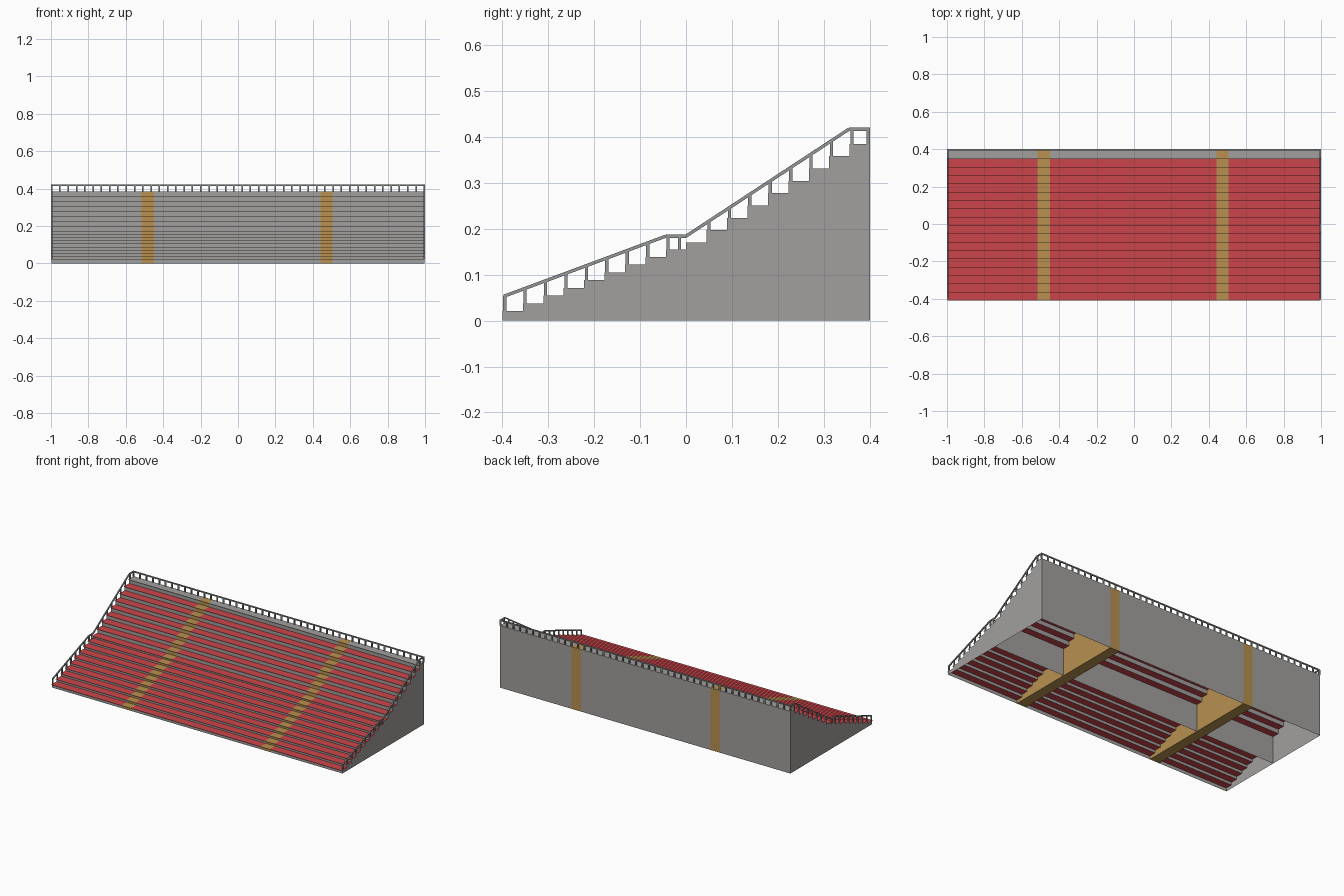
import bpy, bmesh, math
from mathutils import Vector, Matrix

if "Cube" in bpy.data.objects:
    bpy.data.objects.remove(bpy.data.objects["Cube"])

def mat(name, c):
    m = bpy.data.materials.new(name)
    m.diffuse_color = (*c, 1)
    m.use_nodes = True
    m.node_tree.nodes["Principled BSDF"].inputs["Base Color"].default_value = m.diffuse_color
    return m

GREY = mat("concrete grey", (0.36, 0.35, 0.34))
RED = mat("tread red", (0.60, 0.06, 0.07))
GOLD = mat("aisle gold", (0.48, 0.28, 0.08))
STEEL = mat("rail grey", (0.30, 0.31, 0.31))

N, DY, NOSE = 9, 0.0445, 0.01
# tier: front y, first tread height, rise per step
LOWER = (-0.4, 0.021, 0.0168)
UPPER = (0.0005, 0.170, 0.0269)

def finish(name, bm, mats):
    me = bpy.data.meshes.new(name)
    bm.to_mesh(me)
    bm.free()
    for m in mats:
        me.materials.append(m)
    ob = bpy.data.objects.new(name, me)
    bpy.context.collection.objects.link(ob)
    return ob

def tier(name, x0, x1, spec, body, tread, left, right, back, bottom=False, plain_top=False):
    """Hollow stepped block: risers, overhanging treads, optional walls."""
    y0, z0, dz = spec
    y1 = y0 + N * DY
    bm = bmesh.new()

    def face(pts, mi=0):
        bm.faces.new([bm.verts.new(p) for p in pts]).material_index = mi

    prof = [(y0, 0)]
    for i in range(N):
        ya, z = y0 + i * DY, z0 + i * dz
        zb = 0 if i == 0 else z - dz
        face([(x0, ya, zb), (x1, ya, zb), (x1, ya, z), (x0, ya, z)])
        a, b = ya - NOSE, ya + DY
        face([(x0, a, z), (x1, a, z), (x1, b, z), (x0, b, z)],
             0 if plain_top and i == N - 1 else 1)
        prof += [(ya, z), (b, z)]
    prof.append((y1, 0))
    zt = z0 + (N - 1) * dz
    if left:
        face([(x0, y, z) for y, z in prof])
    if right:
        face([(x1, y, z) for y, z in reversed(prof)])
    if back:
        face([(x1, y1, 0), (x0, y1, 0), (x0, y1, zt), (x1, y1, zt)])
    if bottom:
        face([(x0, y0, 0), (x0, y1, 0), (x1, y1, 0), (x1, y0, 0)])
    return finish(name, bm, [body, tread])

# seating blocks and aisles, left to right
AISLES = [(-0.515, -0.45), (0.44, 0.505)]
SEATS = [(-0.998, -0.515), (-0.45, 0.44), (0.505, 0.998)]
for tname, spec in (("lower", LOWER), ("upper", UPPER)):
    up = tname == "upper"
    for i, (a, b) in enumerate(SEATS):
        tier(f"{tname}_seating_{i + 1}", a, b, spec, GREY, RED, i == 0, i == 2, up, False, up)
    for i, (a, b) in enumerate(AISLES):
        tier(f"{tname}_aisle_{i + 1}", a, b, spec, GOLD, GOLD, True, True, up, True)

# railings
def bar(bm, p, q, w):
    p, q = Vector(p), Vector(q)
    d = q - p
    rot = d.to_track_quat('Z', 'X' if abs(d.z) > 0.99 * d.length else 'Y').to_matrix().to_4x4()
    m = Matrix.Translation((p + q) / 2) @ rot @ Matrix.Diagonal((w, w, d.length, 1))
    bmesh.ops.create_cube(bm, size=1, matrix=m)

PATH = [(-0.397, 0.053), (-0.044, 0.184), (0.0, 0.184), (0.355, 0.417), (0.398, 0.417)]

def rail_z(y):
    for (ya, za), (yb, zb) in zip(PATH, PATH[1:]):
        if ya <= y <= yb:
            return za + (zb - za) * (y - ya) / (yb - ya)
    return PATH[-1][1]

for side, x in (("left", -0.996), ("right", 0.996)):
    bm = bmesh.new()
    for (ya, za), (yb, zb) in zip(PATH, PATH[1:]):
        bar(bm, (x, ya, za), (x, yb, zb), 0.007)
    for y0, z0, dz in (LOWER, UPPER):
        for i in range(N):
            y = y0 + i * DY + 0.005
            if y0 == UPPER[0] and i == 0:
                continue
            bar(bm, (x, y, z0 + i * dz), (x, y, rail_z(y)), 0.007)
    bar(bm, (x, -0.014, LOWER[1] + 8 * LOWER[2]), (x, -0.014, 0.184), 0.007)
    finish(f"{side}_railing", bm, [STEEL])

bm = bmesh.new()
bar(bm, (-1, 0.397, 0.417), (1, 0.397, 0.417), 0.007)
for i in range(46):
    x = -0.996 + 1.992 * i / 45
    bar(bm, (x, 0.397, 0.385), (x, 0.397, 0.417), 0.008)
finish("back_railing", bm, [STEEL])
